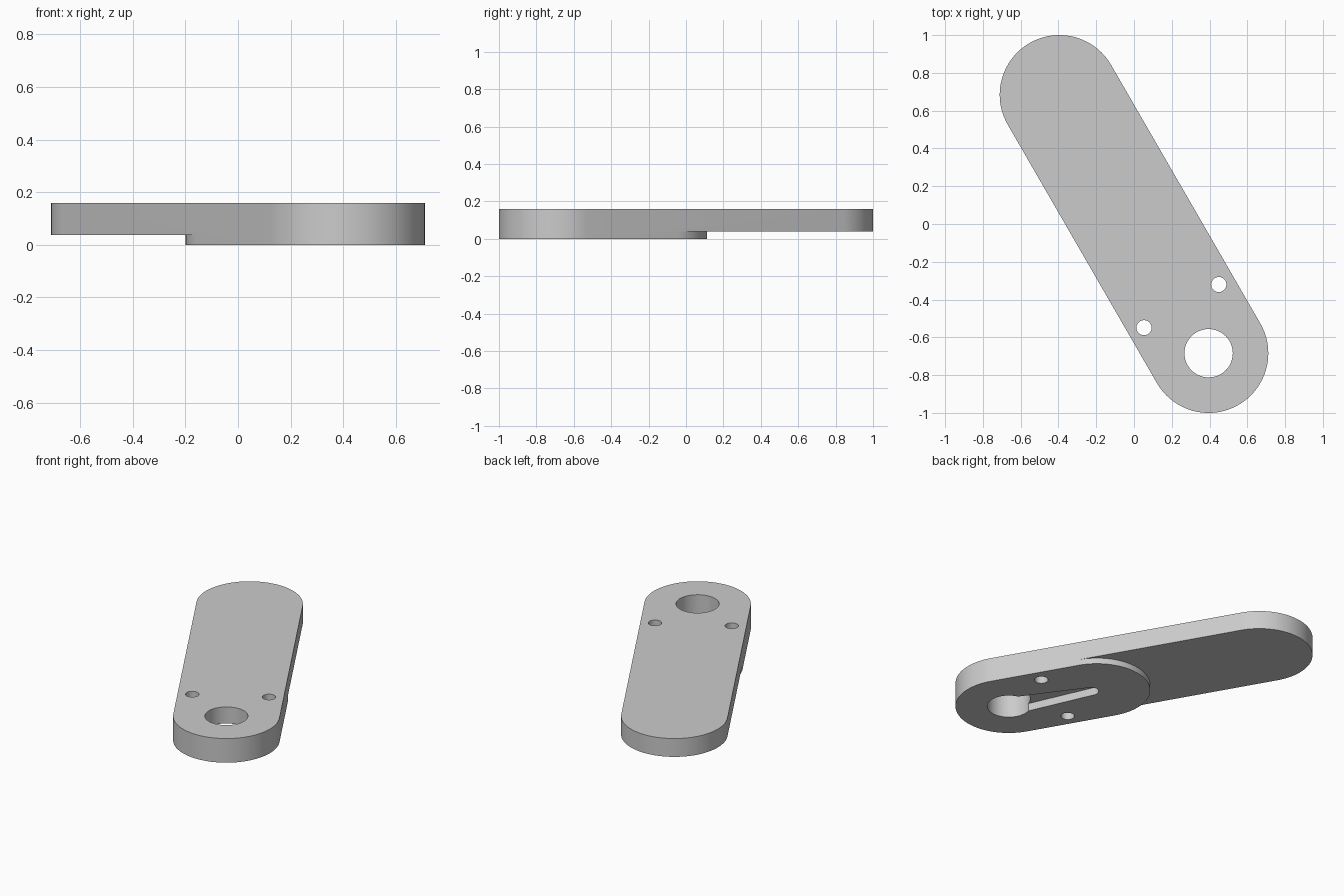
import bpy, bmesh
from math import pi, sin, cos, radians

cube = bpy.data.objects.get("Cube")
if cube:
    bpy.data.objects.remove(cube, do_unlink=True)

# Main dimensions; the profile runs along local x, centred on the hub
LENGTH, RADIUS = 1.58, 0.316
PAD_LENGTH, STEP, TOP = 0.556, 0.038, 0.158
SLOT_END, SLOT_DEPTH = 0.52, 0.05

grey = bpy.data.materials.new("grey_metal")
grey.use_nodes = True
colour = (0.6, 0.6, 0.6, 1)
grey.diffuse_color = colour
grey.node_tree.nodes["Principled BSDF"].inputs["Base Color"].default_value = colour


def arc(cx, cy, r, start, end, steps=48):
    angles = [radians(start + (end - start) * i / steps) for i in range(steps + 1)]
    return [(cx + r * cos(a), cy + r * sin(a)) for a in angles]


def circle(cx, cy, r):
    return arc(cx, cy, r, 0, 360)[:-1]


def prism(name, outline, z0, z1):
    """Extrude a flat outline from z0 to z1."""
    bm = bmesh.new()
    face = bm.faces.new([bm.verts.new((x, y, z0)) for x, y in outline])
    ext = bmesh.ops.extrude_face_region(bm, geom=[face])
    top = [v for v in ext["geom"] if isinstance(v, bmesh.types.BMVert)]
    bmesh.ops.translate(bm, verts=top, vec=(0, 0, z1 - z0))
    bmesh.ops.recalc_face_normals(bm, faces=bm.faces)
    mesh = bpy.data.meshes.new(name)
    bm.to_mesh(mesh)
    bm.free()
    mesh.materials.append(grey)
    obj = bpy.data.objects.new(name, mesh)
    bpy.context.collection.objects.link(obj)
    return obj


def cut(target, cutter):
    """Subtract the cutter, then discard it."""
    cutter.hide_render = True
    mod = target.modifiers.new("cut", "BOOLEAN")
    mod.operation, mod.solver, mod.object = "DIFFERENCE", "EXACT", cutter
    bpy.context.view_layer.objects.active = target
    bpy.ops.object.modifier_apply(modifier=mod.name)
    bpy.data.objects.remove(cutter, do_unlink=True)


# Round-ended arm
arm = prism("lever_arm", arc(0, 0, RADIUS, 90, 270) + arc(LENGTH, 0, RADIUS, -90, 90), 0, TOP)

# Thinner far section, leaving a round-ended pad under the hub
step = arc(PAD_LENGTH, 0, RADIUS, -90, 90)
step += [(PAD_LENGTH, 1), (3, 1), (3, -1), (PAD_LENGTH, -1)]
cut(arm, prism("step_cutter", step, -1, STEP))

# Tapered blind slot in the underside
slot = [(0, 0.1), (0, -0.1)] + arc(SLOT_END, 0, 0.045, -83, 83, 24)
cut(arm, prism("slot_cutter", slot, -1, SLOT_DEPTH))

# Hub bore and two screw holes
for x, y, r in [(0, 0, 0.128), (0.288, 0.2285, 0.04), (0.288, -0.2285, 0.04)]:
    cut(arm, prism("hole_cutter", circle(x, y, r), -1, 1))

# Turn the arm to its diagonal position
arm.location = (LENGTH / 2 * cos(pi / 3), -LENGTH / 2 * sin(pi / 3), 0)
arm.rotation_euler.z = radians(120)

bpy.ops.object.select_all(action="DESELECT")
arm.select_set(True)
bpy.context.view_layer.objects.active = arm
bpy.ops.object.shade_smooth_by_angle(angle=radians(30))
